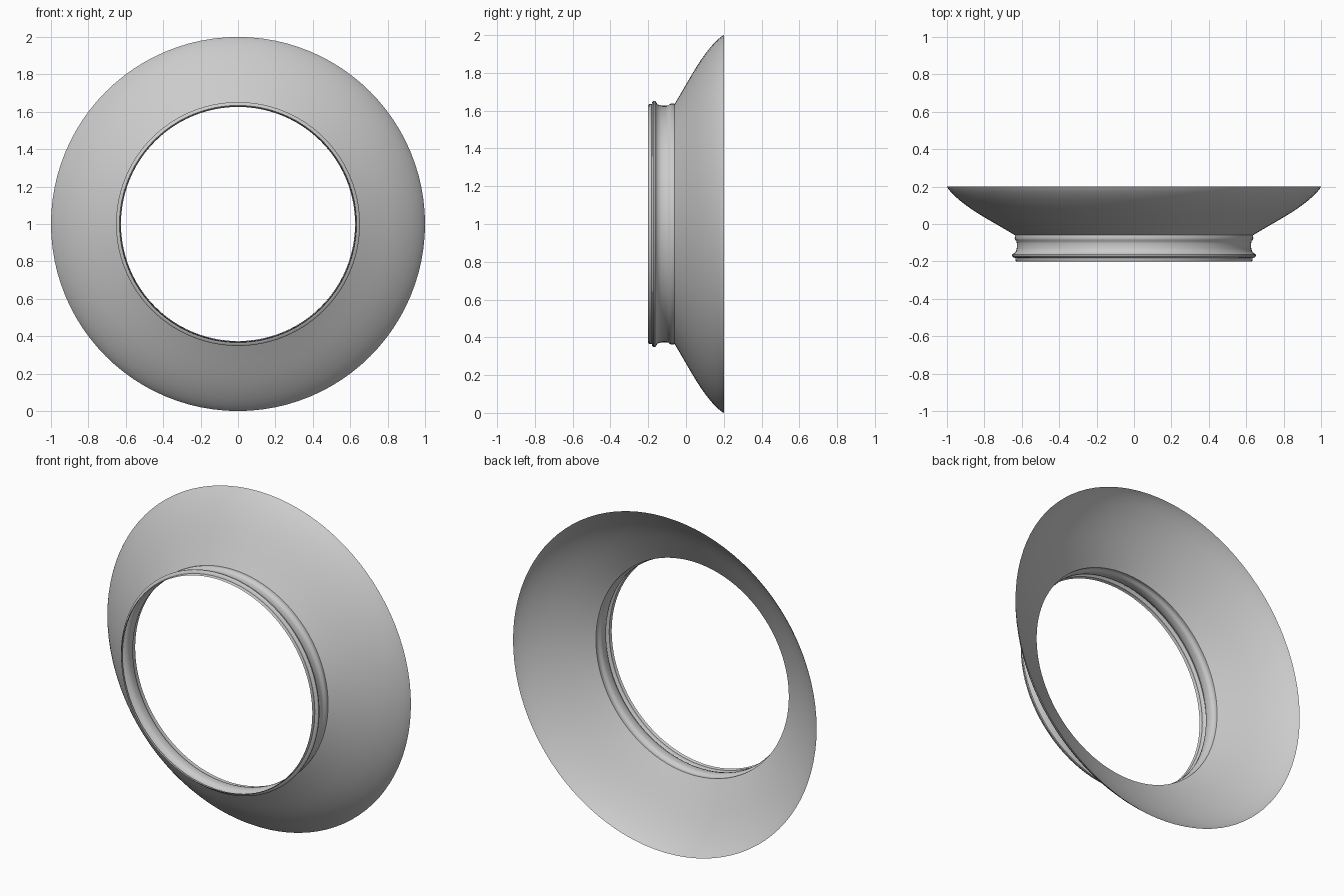
import bpy, bmesh, math
from mathutils import Matrix, Vector

if "Cube" in bpy.data.objects:
    bpy.data.objects.remove(bpy.data.objects["Cube"])

CENTER = Vector((0, 0, 1))
SEGMENTS = 96


def lathe(name, profile):
    """Revolve (radius, y) points about the y axis through CENTER."""
    bm = bmesh.new()
    verts = [bm.verts.new((r, y, CENTER.z)) for r, y in profile]
    edges = [bm.edges.new(pair) for pair in zip(verts, verts[1:])]
    bmesh.ops.spin(bm, geom=verts + edges, cent=CENTER, axis=(0, 1, 0),
                   angle=math.tau, steps=SEGMENTS, use_merge=False)
    bmesh.ops.remove_doubles(bm, verts=bm.verts, dist=1e-4)
    bmesh.ops.recalc_face_normals(bm, faces=bm.faces)
    # Make the visible front/outer side the front face
    face = max(bm.faces, key=lambda f: (f.calc_center_median() - CENTER).length)
    c = face.calc_center_median() - CENTER
    if face.normal.dot(Vector((c.x, -abs(c.y), c.z))) < 0:
        bmesh.ops.reverse_faces(bm, faces=bm.faces)
    mesh = bpy.data.meshes.new(name)
    bm.to_mesh(mesh)
    bm.free()
    obj = bpy.data.objects.new(name, mesh)
    bpy.context.collection.objects.link(obj)
    bpy.ops.object.select_all(action='DESELECT')
    obj.select_set(True)
    bpy.context.view_layer.objects.active = obj
    bpy.ops.object.shade_smooth_by_angle(angle=math.radians(40))
    return obj


# Collar: front lip, raised bead, shallow neck and small back bead
lathe("collar", [
    (0.630, -0.200), (0.634, -0.195), (0.634, -0.182), (0.645, -0.179),
    (0.652, -0.171), (0.651, -0.163), (0.642, -0.156), (0.633, -0.150),
    (0.627, -0.130), (0.626, -0.105), (0.629, -0.092), (0.636, -0.085),
    (0.638, -0.075), (0.636, -0.060)])

# Flared skirt: nearly straight cone that rounds over at the wide rim
lathe("flared_skirt", [
    (0.636, -0.060), (0.685, -0.031), (0.735, -0.002), (0.785, 0.027),
    (0.830, 0.054), (0.870, 0.080), (0.905, 0.105), (0.935, 0.129),
    (0.960, 0.151), (0.980, 0.172), (0.993, 0.188), (1.000, 0.200)])
